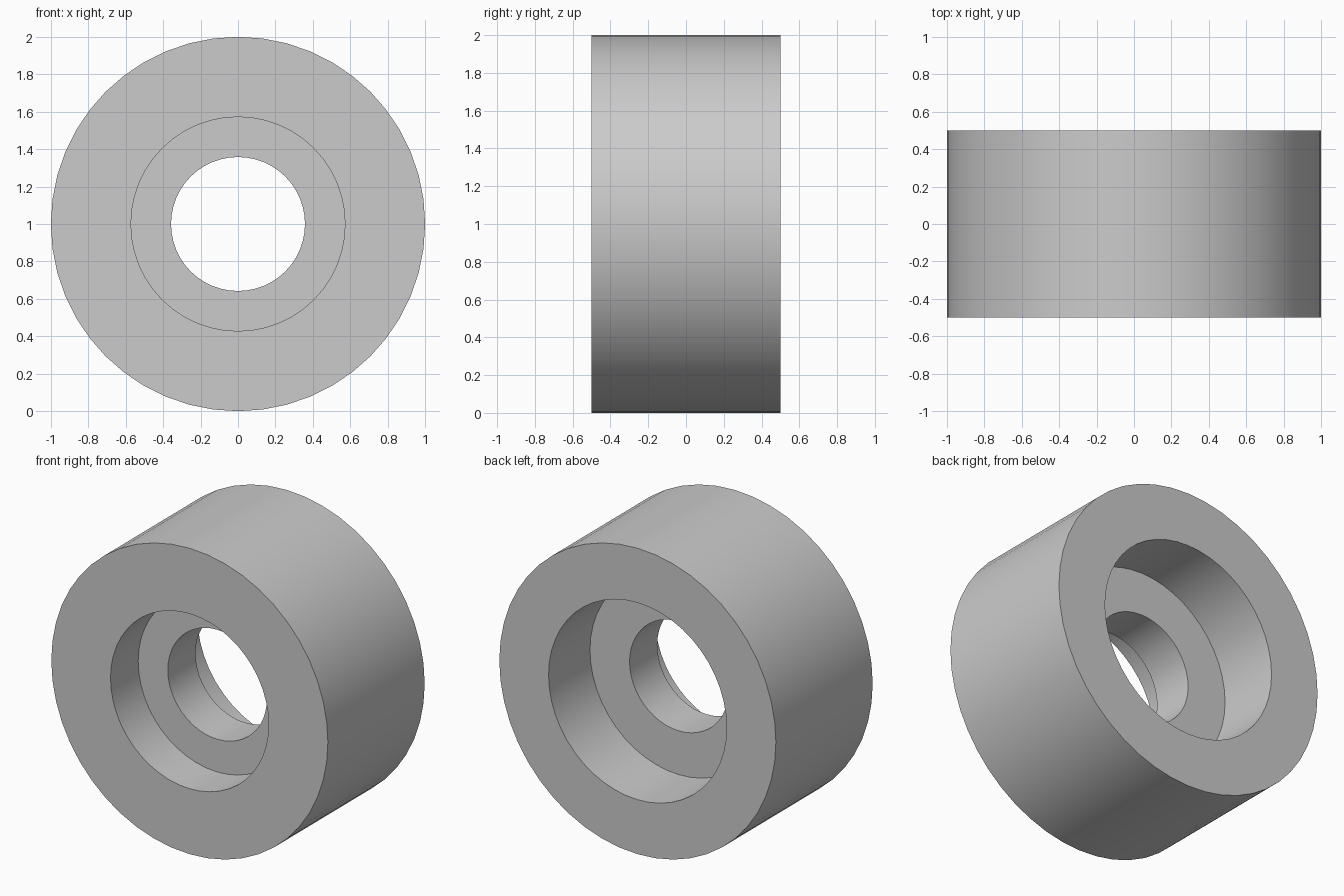
import bpy
import bmesh
import math
from mathutils import Matrix

cube = bpy.data.objects.get("Cube")
if cube:
    bpy.data.objects.remove(cube, do_unlink=True)

SEGMENTS = 48
OUTER, FRONT_BORE, BACK_BORE, HOLE = 1.0, 0.572, 0.644, 0.358
HALF = 0.5
WEB_FRONT = -HALF + 0.286
WEB_BACK = HALF - 0.428

# Plain grey material
grey = bpy.data.materials.new("light_grey")
grey.use_nodes = True
colour = (0.6, 0.6, 0.6, 1)
grey.diffuse_color = colour
grey.node_tree.nodes["Principled BSDF"].inputs["Base Color"].default_value = colour

# Closed cross-section (radius, depth) with a recess on each side of the web
profile = [
    (OUTER, -HALF), (OUTER, HALF),
    (BACK_BORE, HALF), (BACK_BORE, WEB_BACK),
    (HOLE, WEB_BACK), (HOLE, WEB_FRONT),
    (FRONT_BORE, WEB_FRONT), (FRONT_BORE, -HALF),
]

# Revolve the cross-section about the y axis
bm = bmesh.new()
rings = []
for i in range(SEGMENTS):
    turn = Matrix.Rotation(math.tau * i / SEGMENTS, 3, 'Y')
    rings.append([bm.verts.new(turn @ Matrix.Identity(3).col[0] * r
                               + Matrix.Identity(3).col[1] * y) for r, y in profile])
for i, ring in enumerate(rings):
    after = rings[(i + 1) % SEGMENTS]
    for j in range(len(profile)):
        k = (j + 1) % len(profile)
        bm.faces.new((ring[j], ring[k], after[k], after[j]))
bmesh.ops.recalc_face_normals(bm, faces=bm.faces)

mesh = bpy.data.meshes.new("stepped_ring")
bm.to_mesh(mesh)
bm.free()
mesh.materials.append(grey)

ring_object = bpy.data.objects.new("stepped_ring", mesh)
ring_object.location.z = OUTER
bpy.context.collection.objects.link(ring_object)

# Smooth round walls with crisp rims
bpy.ops.object.select_all(action='DESELECT')
ring_object.select_set(True)
bpy.context.view_layer.objects.active = ring_object
bpy.ops.object.shade_smooth_by_angle(angle=math.radians(30))
